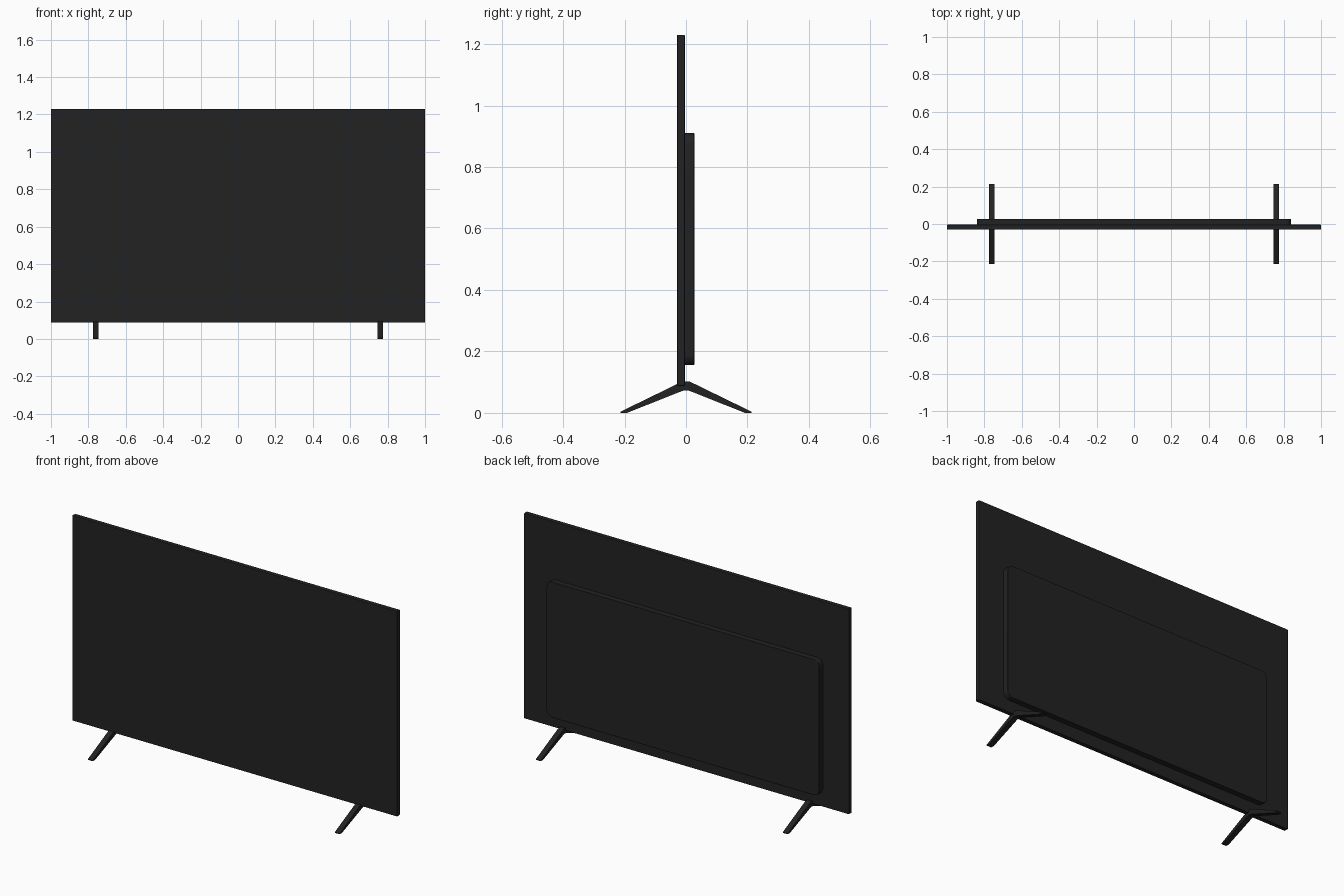
import bpy, bmesh
from mathutils import Vector

cube = bpy.data.objects.get("Cube")
if cube:
    bpy.data.objects.remove(cube, do_unlink=True)


def make_material(name, value, roughness):
    mat = bpy.data.materials.new(name)
    mat.use_nodes = True
    color = (value, value, value, 1)
    mat.diffuse_color = color
    shader = mat.node_tree.nodes["Principled BSDF"]
    shader.inputs["Base Color"].default_value = color
    shader.inputs["Roughness"].default_value = roughness
    return mat


casing_black = make_material("casing black", 0.016, 0.5)


def finish(bm, name, mat):
    bmesh.ops.recalc_face_normals(bm, faces=bm.faces)
    mesh = bpy.data.meshes.new(name)
    bm.to_mesh(mesh)
    bm.free()
    mesh.materials.append(mat)
    obj = bpy.data.objects.new(name, mesh)
    bpy.context.collection.objects.link(obj)
    return obj


def box(name, low, high, mat, corner=0, rim=0):
    """Box with optional rounded corners seen from the front and a softened rim."""
    low, high = Vector(low), Vector(high)
    bm = bmesh.new()
    bmesh.ops.create_cube(bm, size=1)
    for v in bm.verts:
        v.co = (low + high) / 2 + v.co * (high - low)
    if corner:
        edges = [e for e in bm.edges
                 if abs(e.verts[0].co.y - e.verts[1].co.y) > 0.001]
        bmesh.ops.bevel(bm, geom=edges, offset=corner, segments=6,
                        profile=0.5, affect='EDGES')
    obj = finish(bm, name, mat)
    if rim:
        mod = obj.modifiers.new("rim", 'BEVEL')
        mod.width = rim
        mod.segments = 2
        mod.limit_method = 'ANGLE'
    return obj


def smooth(obj):
    bpy.ops.object.select_all(action='DESELECT')
    obj.select_set(True)
    bpy.context.view_layer.objects.active = obj
    bpy.ops.object.shade_smooth_by_angle()


# Thin display panel
box("display_panel", (-1, -0.029, 0.088), (1, -0.004, 1.23), casing_black, rim=0.002)

# Raised electronics housing on the back
housing = box("back_housing", (-0.84, -0.006, 0.155), (0.84, 0.027, 0.91),
              casing_black, corner=0.035, rim=0.002)
smooth(housing)

# Splayed feet: one half profile (y, z), mirrored to an inverted V and extruded
half = [(0.012, 0.102), (0.213, 0.004), (0.213, 0), (0.192, 0), (0.008, 0.073)]
profile = half + [(-y, z) for y, z in reversed(half)]
for side, x in (("left", 0.76), ("right", -0.76)):
    bm = bmesh.new()
    face = bm.faces.new([bm.verts.new((x - 0.015, y, z)) for y, z in profile])
    new = bmesh.ops.extrude_face_region(bm, geom=[face])["geom"]
    bmesh.ops.translate(bm, vec=(0.03, 0, 0),
                        verts=[g for g in new if isinstance(g, bmesh.types.BMVert)])
    finish(bm, side + "_foot", casing_black)
